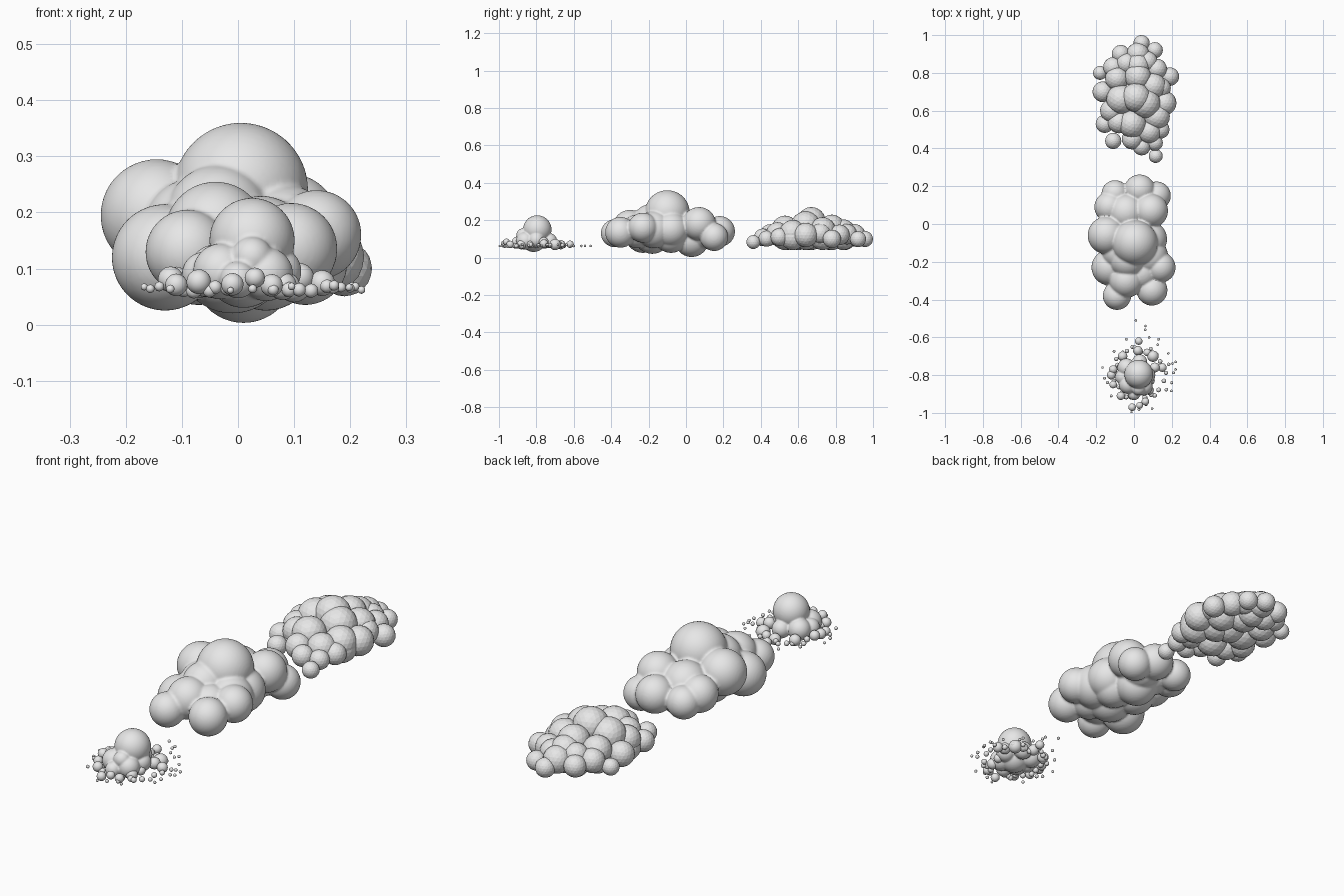
import bpy
import bmesh
import math
import random
from mathutils import Matrix, Vector

default_cube = bpy.data.objects.get("Cube")
if default_cube:
    bpy.data.objects.remove(default_cube, do_unlink=True)

random.seed(4)
UNIT = 0.01  # puff tables are written in hundredths

grey = bpy.data.materials.new("cloud grey")
grey.use_nodes = True
cloud_colour = (0.8, 0.8, 0.8, 1)
grey.diffuse_color = cloud_colour
grey.node_tree.nodes["Principled BSDF"].inputs["Base Color"].default_value = cloud_colour


def add_puff(mesh_builder, centre, radius, detail):
    """Add one round puff to a cloud under construction."""
    bmesh.ops.create_icosphere(
        mesh_builder,
        subdivisions=detail,
        radius=radius,
        matrix=Matrix.Translation(Vector(centre)),
    )


def finish_cloud(mesh_builder, name, smooth):
    """Turn the collected puffs into a named, coloured object."""
    for face in mesh_builder.faces:
        face.smooth = smooth
    mesh = bpy.data.meshes.new(name)
    mesh_builder.to_mesh(mesh)
    mesh_builder.free()
    mesh.materials.append(grey)
    cloud = bpy.data.objects.new(name, mesh)
    bpy.context.collection.objects.link(cloud)
    return cloud


def fuse_puffs(cloud, voxel):
    """Melt overlapping puffs into one skin with soft creases."""
    remesh = cloud.modifiers.new("fuse", "REMESH")
    remesh.mode = "VOXEL"
    remesh.voxel_size = voxel
    remesh.use_smooth_shade = True
    soften = cloud.modifiers.new("soften", "SMOOTH")
    soften.factor = 0.5
    soften.iterations = 2


# Middle cloud: large fused puffs, given as x, y, z, radius
large_puffs = [
    (0.5, -10, 24, 12), (-14.5, -6, 19.5, 10), (-13, -23, 12, 9.5),
    (-9, -38, 13, 7.5), (9.5, -35, 13.5, 8.2), (14, -23, 16, 8),
    (-4, -30, 16.5, 9), (-13, 9, 15, 8), (-10, 16, 13, 7.2),
    (3, 18, 14, 8.2), (12, 15, 11, 7.5), (9, 7, 18, 9),
    (8, -8, 15, 9.5), (1, 3, 9.5, 9.2), (-1, -18, 12, 10),
    (8, -17, 15, 10), (-4, 6, 16, 10), (-3.5, -19, 19, 9.5),
    (5, -8, 11.5, 9), (4, 10, 13, 8.5), (-7, -8, 12.5, 9),
    (4, -26, 14, 9), (-8, -15, 17, 9),
]
builder = bmesh.new()
for x, y, z, radius in large_puffs:
    add_puff(builder, (x * UNIT, y * UNIT, z * UNIT), radius * UNIT, 4)
fuse_puffs(finish_cloud(builder, "middle_cloud", True), 0.006)

# Back cloud: faceted puffs, given as x, y, radius, heaped into a dome
dome_puffs = [
    (4, 95.7, 4.3), (11, 92, 4.3), (-7, 90, 4.8), (2, 90, 6),
    (-18, 80, 3.7), (-11, 83, 5.3), (12, 82, 5.5), (19, 78, 4.9),
    (-16.5, 70, 5.5), (-9, 77, 6.3), (2, 78, 7), (-7, 66, 7.7),
    (6, 64, 8), (16, 64, 6.5), (-15.5, 53, 4.8), (-1, 53, 7.4),
    (12, 57, 7), (-11, 44, 4.3), (-1, 45, 5.5), (8, 49, 6.3),
    (4, 41, 4.7), (11.5, 36, 3.7), (14, 50, 4.8), (10, 73, 7),
    (-12, 60, 6), (2, 84, 6.5), (-8, 54, 6), (1, 67, 7.7),
    (14, 72, 5.5), (11, 43, 4.3), (-4, 85, 5.5), (7, 86, 5.5),
]
builder = bmesh.new()
for x, y, radius in dome_puffs:
    distance = math.hypot(x / 24, (y - 67) / 34)
    lift = max(0, 1 - distance)
    centre_x, centre_y, size = x * UNIT, y * UNIT, radius * UNIT
    add_puff(builder, (centre_x, centre_y, 0.083 + 0.115 * lift), size, 3)
    # Underside puffs close the flat base below the raised ones
    if lift > 0.4:
        add_puff(builder, (centre_x, centre_y, 0.04 + size), size, 3)
finish_cloud(builder, "back_cloud", False)

# Front cloud: a fused crown on a lumpy body, given as x, y, z, radius
crown_puffs = [
    (2.5, -79.5, 15, 7.6), (1, -81.5, 9.8, 6.8), (-3, -85, 9.5, 5),
    (5, -86, 9, 4.8), (-4, -76, 9.5, 4.8), (7, -80, 9.5, 4.3),
    (3, -73, 9, 4), (-6, -81, 9, 4), (0, -90, 8, 3.3), (2.5, -87, 12, 3.7),
]
builder = bmesh.new()
for x, y, z, radius in crown_puffs:
    add_puff(builder, (x * UNIT, y * UNIT, z * UNIT), radius * UNIT, 4)
fuse_puffs(finish_cloud(builder, "front_cloud", True), 0.004)

# Small puffs around the body, given as x, y, radius
skirt_puffs = [
    (2.5, -62, 2), (2, -67, 2.5), (-6, -70, 2.5), (10, -70, 3),
    (7, -68, 2), (15, -76, 2.3), (11, -76, 2.6), (-11, -77, 2.2),
    (-12, -80, 2.3), (-11, -85, 2), (-7, -91, 2.2), (-1, -97, 2),
    (6, -94, 2), (8, -88, 2.5), (9, -83, 2), (3, -96, 1.8),
]
builder = bmesh.new()
for x, y, radius in skirt_puffs:
    height = random.uniform(0.067, 0.085)
    add_puff(builder, (x * UNIT, y * UNIT, height), radius * UNIT, 3)

# Droplets scattered in a thinning ring
droplet_count = 44
for index in range(droplet_count):
    angle = math.tau * index / droplet_count + random.uniform(-0.1, 0.1)
    reach = random.uniform(0.12, 0.2)
    droplet = 0.006 + 0.008 * (0.2 - reach) / 0.08
    position = (
        0.025 + reach * math.cos(angle),
        -0.8 + reach * math.sin(angle),
        random.uniform(0.06, 0.07),
    )
    add_puff(builder, position, droplet, 2)

# Stray droplets trailing towards the middle cloud
for x, y in ((1, -51), (6, -54), (6, -56), (-4, -61), (8, -60), (13, -61), (22, -73), (22, -77)):
    add_puff(builder, (x * UNIT, y * UNIT, 0.062), 0.007, 2)
finish_cloud(builder, "front_cloud_droplets", True)
